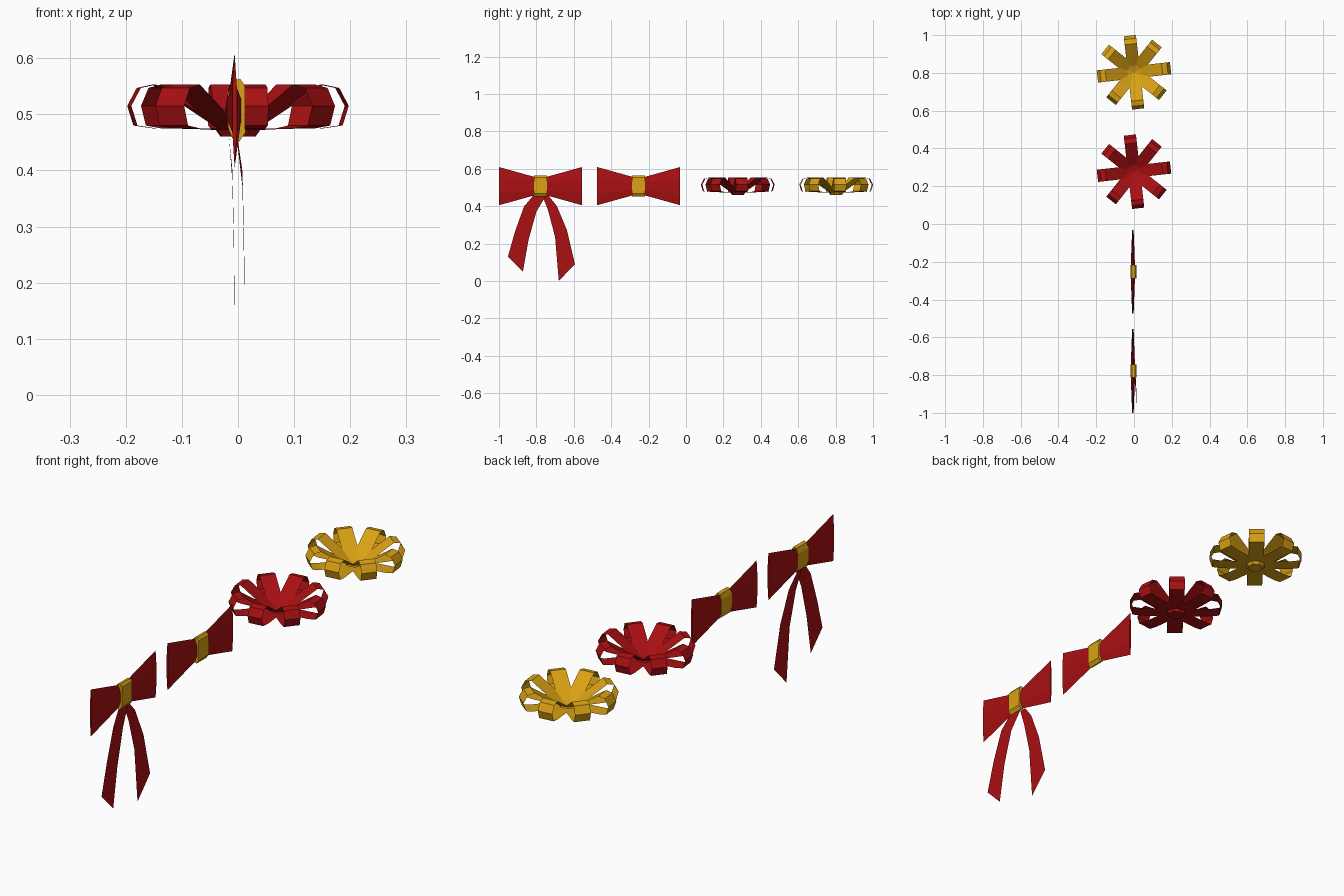
import bpy, bmesh
from math import cos, sin, tan, radians, pi

if "Cube" in bpy.data.objects:
    bpy.data.objects.remove(bpy.data.objects["Cube"])


def material(name, rgb):
    m = bpy.data.materials.new(name)
    m.use_nodes = True
    m.diffuse_color = (*rgb, 1)
    bsdf = m.node_tree.nodes["Principled BSDF"]
    bsdf.inputs["Base Color"].default_value = (*rgb, 1)
    bsdf.inputs["Roughness"].default_value = 0.8
    return m


RED = material("ribbon red", (0.40, 0.005, 0.006))
GOLD = material("ribbon gold", (0.70, 0.36, 0.007))


def loft(name, sections, mat, closed=True, caps=True):
    """Skin a list of equal-length sections with flat quads."""
    bm = bmesh.new()
    rings = [[bm.verts.new(p) for p in s] for s in sections]
    n = len(rings[0])
    for a, b in zip(rings, rings[1:]):
        for i in range(n if closed else n - 1):
            j = (i + 1) % n
            bm.faces.new((a[i], a[j], b[j], b[i]))
    if closed and caps:
        bm.faces.new(rings[0])
        bm.faces.new(rings[-1])
    bmesh.ops.recalc_face_normals(bm, faces=bm.faces[:])
    mesh = bpy.data.meshes.new(name)
    bm.to_mesh(mesh)
    bm.free()
    mesh.materials.append(mat)
    ob = bpy.data.objects.new(name, mesh)
    bpy.context.collection.objects.link(ob)
    return ob


MID_Z = 0.507


def bow(prefix, cy):
    # Two flared wings, each a thin six-sided sleeve
    def section(y, half, band, t):
        x = -0.006
        return [(x, y, MID_Z + half), (x + t, y, MID_Z + band), (x + t, y, MID_Z - band),
                (x, y, MID_Z - half), (x - t, y, MID_Z - band), (x - t, y, MID_Z + band)]
    for side, s in (("front", -1), ("back", 1)):
        loft(f"{prefix}_{side}_wing",
             [section(cy, 0.046, 0.02, 0.009),
              section(cy + s * 0.035, 0.05, 0.022, 0.011),
              section(cy + s * 0.222, 0.102, 0.04, 0.004)], RED)
    # Knot band wrapped round the middle
    outline = [(0.004, 0.056), (0.012, 0.045), (0.013, -0.04), (0.002, -0.056),
               (-0.010, -0.05), (-0.018, -0.03), (-0.018, 0.03), (-0.010, 0.053)]
    loft(f"{prefix}_knot",
         [[(x, cy + dy, MID_Z + z) for x, z in outline] for dy in (-0.035, 0.035)], GOLD)


def tail(name, rows):
    # Each row: depth, then outer and inner edge points
    loft(name, [[(x, ya, za), (x, yb, zb)] for x, ya, za, yb, zb in rows], RED, closed=False)


def rosette(name, cy, mat, petals=8):
    # One looped petal as (radius, height), repeated round the centre
    profile = [(0.0, 0.462), (0.035, 0.475), (0.078, 0.505), (0.15, 0.553), (0.178, 0.547),
               (0.195, 0.515), (0.184, 0.480), (0.15, 0.475), (0.078, 0.474),
               (0.038, 0.472), (0.03, 0.46), (0.0, 0.46)]
    bm = bmesh.new()
    for k in range(petals):
        a = radians(6.5) + 2 * pi * k / petals
        rows = []
        for r, z in profile:
            w = min(0.0325, max(r, 0.001) * tan(pi / petals))
            rows.append([bm.verts.new((r * cos(a) - s * w * sin(a),
                                       cy + r * sin(a) + s * w * cos(a), z)) for s in (-1, 1)])
        for p, q in zip(rows, rows[1:]):
            bm.faces.new((p[0], q[0], q[1], p[1]))
    mesh = bpy.data.meshes.new(name)
    bm.to_mesh(mesh)
    bm.free()
    mesh.materials.append(mat)
    bpy.context.collection.objects.link(bpy.data.objects.new(name, mesh))


# Long-tailed bow, plain bow, then the two rosettes
bow("tailed_bow", -0.778)
tail("front_tail", [(-0.002, -0.81, 0.465, -0.75, 0.455),
                    (0.008, -0.866, 0.398, -0.80, 0.37),
                    (0.011, -0.914, 0.265, -0.842, 0.22),
                    (0.012, -0.952, 0.131, -0.872, 0.05)])
tail("back_tail", [(-0.016, -0.738, 0.46, -0.77, 0.46),
                   (-0.010, -0.69, 0.40, -0.738, 0.38),
                   (-0.007, -0.636, 0.27, -0.70, 0.235),
                   (-0.006, -0.594, 0.09, -0.68, 0.0)])
bow("plain_bow", -0.253)
rosette("red_rosette", 0.277, RED)
rosette("gold_rosette", 0.803, GOLD)
